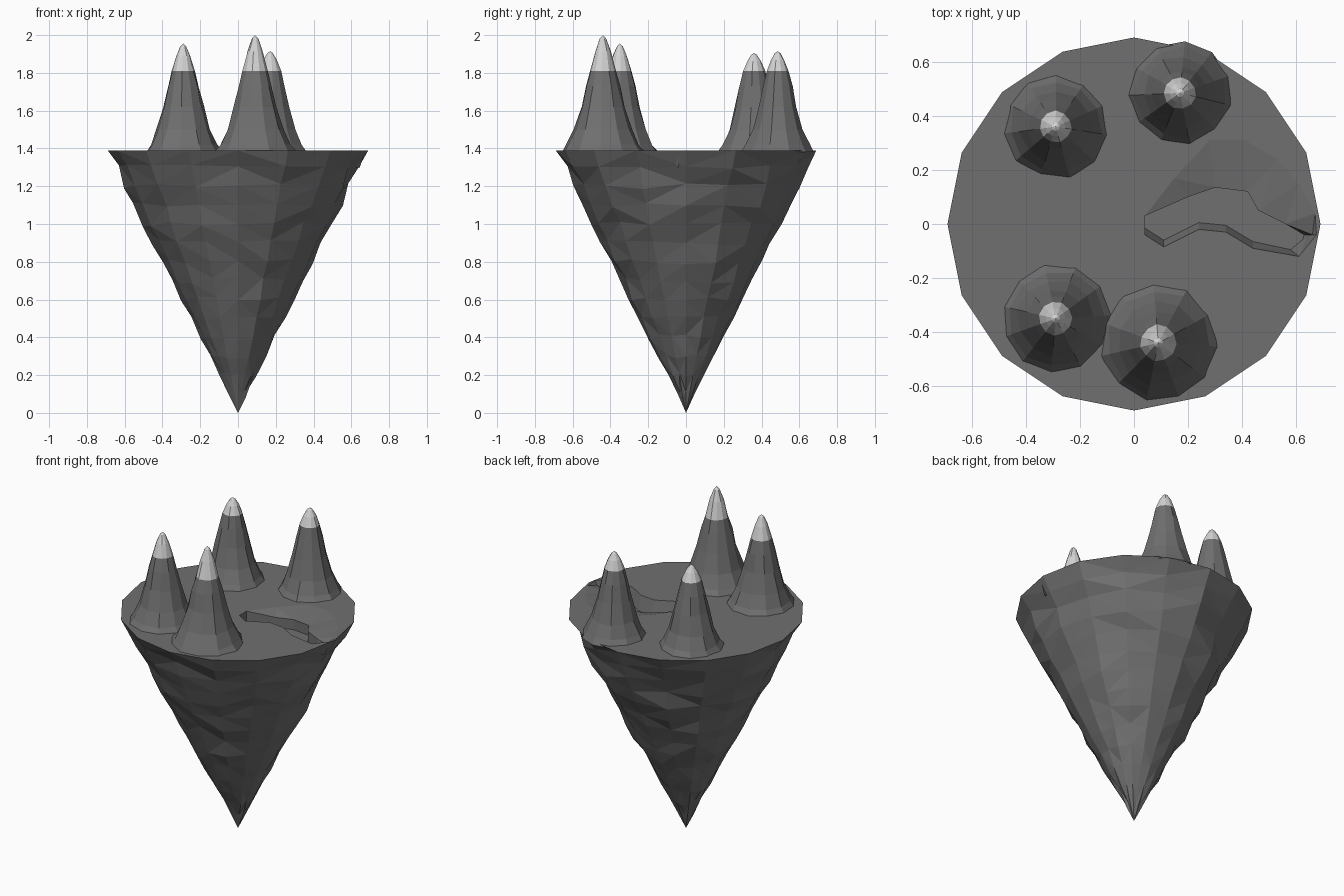
import bpy, bmesh, math, random
from mathutils import Vector

if "Cube" in bpy.data.objects:
    bpy.data.objects.remove(bpy.data.objects["Cube"])

random.seed(4)
TOP, RIM, SIDES = 1.39, 0.69, 16


def material(name, v):
    m = bpy.data.materials.new(name)
    m.diffuse_color = (v, v, v, 1)
    m.use_nodes = True
    m.node_tree.nodes["Principled BSDF"].inputs["Base Color"].default_value = m.diffuse_color
    return m


rock = material("dark rock grey", 0.16)
snow = material("snow grey", 0.66)


def finish(bm, name, mats):
    me = bpy.data.meshes.new(name)
    bm.to_mesh(me)
    bm.free()
    for m in mats:
        me.materials.append(m)
    ob = bpy.data.objects.new(name, me)
    bpy.context.collection.objects.link(ob)
    return ob


def ring(bm, cx, cy, r, z, n, jitter=0.0, phase=0.0):
    out = []
    for i in range(n):
        a = 2 * math.pi * i / n + phase
        rr = r * (1 + random.uniform(-jitter, jitter))
        out.append(bm.verts.new((cx + rr * math.cos(a), cy + rr * math.sin(a), z)))
    return out


def skin(bm, lo, hi):
    n = len(lo)
    return [bm.faces.new((lo[i], lo[(i + 1) % n], hi[(i + 1) % n], hi[i])) for i in range(n)]


def fan(bm, loop, tip, up=True):
    n = len(loop)
    for i in range(n):
        a, b = loop[i], loop[(i + 1) % n]
        bm.faces.new((a, b, tip) if up else (b, a, tip))


# rocky underside: a weathered cone tapering to a point
bm = bmesh.new()
tip = bm.verts.new((0, 0, 0))
profile = [(0.1, 0.045), (0.2, 0.095), (0.3, 0.147), (0.4, 0.198), (0.5, 0.25),
           (0.6, 0.305), (0.7, 0.352), (0.8, 0.4), (0.9, 0.447), (1.0, 0.497),
           (1.1, 0.543), (1.2, 0.592), (1.3, 0.642)]
rings = [ring(bm, 0, 0, r, z, SIDES, 0.025) for z, r in profile]
rim = ring(bm, 0, 0, RIM, TOP, SIDES)
fan(bm, rings[0], tip, False)
for lo, hi in zip(rings, rings[1:] + [rim]):
    skin(bm, lo, hi)
for r in rings:
    for v in r:
        v.co.z += random.uniform(-0.015, 0.015)
bmesh.ops.triangulate(bm, faces=bm.faces[:])
finish(bm, "island_underside", [rock])

# plateau with a sunken gully running to the right rim
north = [(0.04, 0.03), (0.2, 0.10), (0.3, 0.135), (0.42, 0.12), (0.46, 0.05), (0.56, 0.0), (0.66, -0.04)]
hinge = [(0.04, 0.03), (0.15, 0.17), (0.28, 0.31), (0.41, 0.31), (0.53, 0.24), (0.61, 0.15), (0.67, 0.04)]
south = [(0.04, -0.04), (0.11, -0.085), (0.24, -0.02), (0.34, -0.03), (0.44, -0.09), (0.61, -0.12)]
FLOOR = TOP - 0.09

bm = bmesh.new()
outer = ring(bm, 0, 0, RIM, TOP, SIDES)
hv = [bm.verts.new((x, y, TOP)) for x, y in hinge]
sv = [bm.verts.new((x, y, TOP)) for x, y in south]
nv = [hv[0]] + [bm.verts.new((x, y, TOP - 0.025)) for x, y in north[1:]]
end = bm.verts.new((0.675, -0.04, TOP))
hole = hv + [end] + sv[::-1]
edges = []
for loop in (outer, hole):
    for i in range(len(loop)):
        edges.append(bm.edges.new((loop[i], loop[(i + 1) % len(loop)])))
bmesh.ops.triangle_fill(bm, edges=edges, use_beauty=True, normal=Vector((0, 0, 1)))
# gentle slope falling to the gully
for i in range(len(hv) - 1):
    quad = [hv[i], nv[i], nv[i + 1], hv[i + 1]]
    bm.faces.new(quad[1:] if i == 0 else quad)
bm.faces.new((hv[-1], nv[-1], end))
# gully walls and floor
lip = nv + [end] + sv[::-1]
base = [bm.verts.new((v.co.x, v.co.y, FLOOR)) for v in lip]
for v in base[-6:]:
    v.co.y += 0.025
for v in base[6:9]:
    v.co.x -= 0.03
skin(bm, base, lip)
bm.faces.new(base[::-1])
bmesh.ops.triangulate(bm, faces=bm.faces[:])
bmesh.ops.recalc_face_normals(bm, faces=bm.faces[:])
flat = [f for f in bm.faces if abs(f.normal.z) > 0.9]
if sum(f.normal.z for f in flat) < 0:
    bmesh.ops.reverse_faces(bm, faces=bm.faces[:])
finish(bm, "plateau", [rock])


# bell-shaped peaks with snow above a fixed height
def peak(name, cx, cy, top, width):
    bm = bmesh.new()
    shape = [(1.38, 0.205), (1.42, 0.178), (1.5, 0.142), (1.62, 0.108), (1.73, 0.083), (1.81, 0.062)]
    n = 11
    ph = random.uniform(0, 1)
    loops = [ring(bm, cx, cy, r * width, z, n, 0.04, ph) for z, r in shape]
    loops.append(ring(bm, cx, cy, 0.038 * width, 1.81 + (top - 1.81) * 0.55, n, 0.05, ph))
    loops.append(ring(bm, cx, cy, 0.016 * width, 1.81 + (top - 1.81) * 0.9, n, 0.05, ph))
    for lo, hi in zip(loops, loops[1:]):
        skin(bm, lo, hi)
    fan(bm, loops[-1], bm.verts.new((cx, cy, top)))
    for f in bm.faces:
        f.material_index = int(f.calc_center_median().z > 1.81)
    finish(bm, name, [rock, snow])


peak("peak_front", 0.09, -0.44, 2.0, 1.08)
peak("peak_front_left", -0.29, -0.35, 1.955, 1.0)
peak("peak_back_left", -0.29, 0.36, 1.905, 0.95)
peak("peak_back", 0.17, 0.485, 1.915, 0.95)
